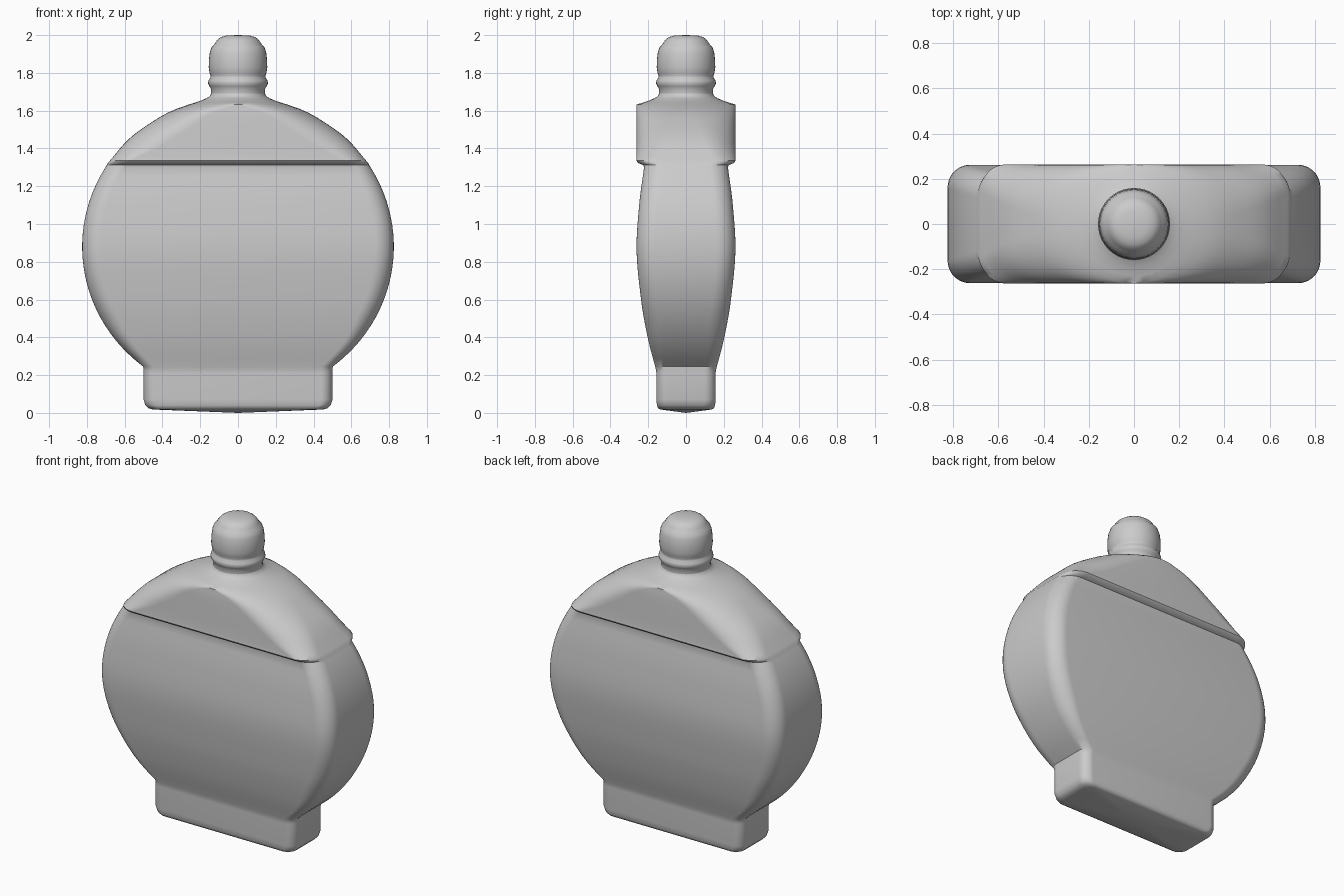
import bpy, bmesh, math

if "Cube" in bpy.data.objects:
    bpy.data.objects.remove(bpy.data.objects["Cube"])

SEG = 10  # segments per rounded corner


def interp(z, pts):
    """Smooth (monotone, Hermite) interpolation through (z, value) points."""
    n = len(pts)
    sl = [(pts[i+1][1]-pts[i][1])/(pts[i+1][0]-pts[i][0]) for i in range(n-1)]
    m = [sl[0]] + [0 if a*b <= 0 else 2*a*b/(a+b) for a, b in zip(sl, sl[1:])] + [sl[-1]]
    for i in range(n-1):
        if z <= pts[i+1][0] or i == n-2:
            h = pts[i+1][0]-pts[i][0]
            t = (z-pts[i][0])/h
            return ((2*t**3-3*t*t+1)*pts[i][1] + (t**3-2*t*t+t)*h*m[i]
                    + (3*t*t-2*t**3)*pts[i+1][1] + (t**3-t*t)*h*m[i+1])


def section(w, d, rx, ry):
    """Rounded rectangle with elliptical corners."""
    pts = []
    for q, (sx, sy) in enumerate(((1, 1), (-1, 1), (-1, -1), (1, -1))):
        for i in range(SEG+1):
            a = (q + i/SEG)*math.pi/2
            pts.append((sx*(w-rx)+rx*math.cos(a), sy*(d-ry)+ry*math.sin(a)))
    return pts


def loft(name, rows, bottom=None, top=None):
    """Skin sections (z, w, d, rx, ry); bottom/top are centre heights of end fans."""
    bm = bmesh.new()
    rings = [[bm.verts.new((x, y, r[0])) for x, y in section(*r[1:])] for r in rows]
    n = len(rings[0])
    for a, b in zip(rings, rings[1:]):
        for i in range(n):
            j = (i+1) % n
            bm.faces.new((a[i], a[j], b[j], b[i]))
    for ring, h in ((rings[0], bottom), (rings[-1], top)):
        if h is not None:
            c = bm.verts.new((0, 0, h))
            for i in range(n):
                bm.faces.new((ring[i], ring[(i+1) % n], c))
    bmesh.ops.remove_doubles(bm, verts=bm.verts, dist=1e-4)
    bmesh.ops.recalc_face_normals(bm, faces=bm.faces)
    me = bpy.data.meshes.new(name)
    bm.to_mesh(me)
    bm.free()
    ob = bpy.data.objects.new(name, me)
    bpy.context.collection.objects.link(ob)
    bpy.context.view_layer.objects.active = ob
    bpy.ops.object.select_all(action='DESELECT')
    ob.select_set(True)
    bpy.ops.object.shade_smooth_by_angle(angle=math.radians(40))
    return ob


def round_width(z):
    return 0.825*math.sqrt(max(0, 1-((z-0.88)/0.8)**2))


# foot with a rounded lower edge
rows = [(0.018, 0.45, 0.135, 0.06, 0.06), (0.025, 0.475, 0.148, 0.06, 0.06),
        (0.04, 0.49, 0.154, 0.06, 0.06), (0.07, 0.5, 0.157, 0.06, 0.06),
        (0.21, 0.5, 0.157, 0.06, 0.06), (0.225, 0.501, 0.158, 0.06, 0.06)]

# round belly, bulging front and back
belly = [(0.225, 0.158), (0.4, 0.203), (0.6, 0.238), (0.88, 0.262), (1.1, 0.248), (1.3, 0.222)]
for i in range(25):
    z = 0.245 + i*(1.3-0.245)/24
    r = 0.06 + 0.04*min(1, (z-0.245)/0.25)
    rows.append((z, round_width(z), interp(z, belly), r, r))

# raised shoulder with bell-shaped flat panels front and back
flat = [(1.335, 0.57), (1.4, 0.43), (1.5, 0.27), (1.6, 0.11), (1.632, 0.0)]
width = [(1.335, round_width(1.335)), (1.45, 0.578), (1.55, 0.44), (1.6, 0.35), (1.632, 0.262)]
w = round_width(1.312)
rows += [(1.312, w, 0.226, 0.11, 0.11), (1.322, w-0.005, 0.252, 0.12, 0.12)]
for i in range(15):
    t = i/14
    z = 1.335 + t*(1.632-1.335)
    hw = interp(z, width)
    rows.append((z, hw, 0.263, hw-max(0, interp(z, flat)), 0.12+0.143*t))
for z, r in ((1.642, 0.23), (1.655, 0.192), (1.667, 0.165), (1.678, 0.148), (1.69, 0.143)):
    rows.append((z, r, r, r, r))
loft("flask_body", rows, bottom=0.0)

# collar ring and rounded stopper
cap = [(1.69, 0.143), (1.715, 0.143), (1.73, 0.152), (1.745, 0.159), (1.76, 0.156),
       (1.775, 0.146), (1.785, 0.145), (1.80, 0.151), (1.83, 0.155), (1.87, 0.154),
       (1.91, 0.149), (1.935, 0.14), (1.95, 0.126), (1.962, 0.119), (1.978, 0.107),
       (1.99, 0.09), (1.998, 0.06)]
loft("neck_and_stopper", [(z, r, r, r, r) for z, r in cap], top=2.0)
